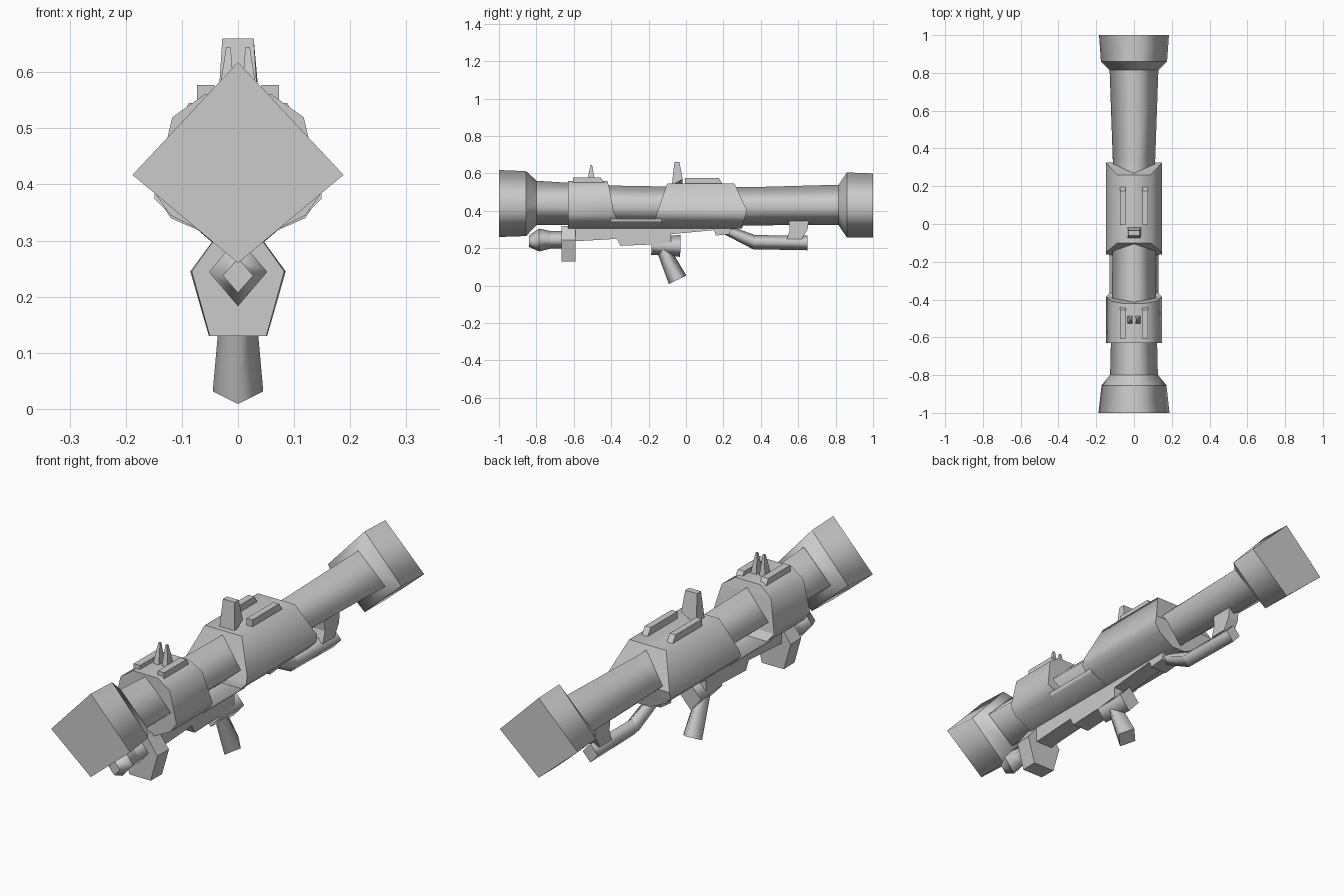
import bpy, bmesh
from mathutils import Vector

if "Cube" in bpy.data.objects:
    bpy.data.objects.remove(bpy.data.objects["Cube"])


def loft(name, rings, strips=False, smooth=True):
    """Skin matching rings of points, cap both ends, round the lengthwise edges in shading."""
    bm = bmesh.new()
    vs = [[bm.verts.new(p) for p in r] for r in rings]
    n = len(rings[0])
    for a, b in zip(vs, vs[1:]):
        for i in range(n):
            j = (i + 1) % n
            bm.faces.new((a[i], a[j], b[j], b[i])).smooth = smooth
    for r in (vs[0], vs[-1]):
        if strips:  # caps bent across the width: quads between mirrored points
            for i in range(n // 2 - 1):
                bm.faces.new((r[i], r[i + 1], r[n - 2 - i], r[n - 1 - i]))
        else:
            bm.faces.new(r)
    for r in vs:
        for i in range(n):
            bm.edges.get((r[i], r[(i + 1) % n])).smooth = False
    bmesh.ops.recalc_face_normals(bm, faces=bm.faces)
    me = bpy.data.meshes.new(name)
    bm.to_mesh(me)
    bm.free()
    ob = bpy.data.objects.new(name, me)
    bpy.context.collection.objects.link(ob)
    return ob


def diamond(y, w, top, bottom, mid=None):
    mid = (top + bottom) / 2 if mid is None else mid
    return [(0, y, top), (w, y, mid), (0, y, bottom), (-w, y, mid)]


def pipe(name, path):
    """Four-sided tube along (y, z, half width, half height) points in the centre plane."""
    rings = []
    for i, (y, z, w, h) in enumerate(path):
        a, b = path[max(i - 1, 0)], path[min(i + 1, len(path) - 1)]
        d = Vector((0, b[0] - a[0], b[1] - a[1])).normalized()
        up = Vector((0, -d.z, d.y)) * h
        c, s = Vector((0, y, z)), Vector((w, 0, 0))
        rings.append([c + up, c + s, c - up, c - s])
    return loft(name, rings)


def prism(name, profile, x0, x1):
    """Extrude a side-view (y, z) outline from x0 to x1."""
    return loft(name, [[(x, y, z) for y, z in profile] for x in (x0, x1)], smooth=False)


def sleeve(name, half):
    """Symmetric casing from (x, z, front y, rear y) points."""
    full = half + [(-x, z, a, b) for x, z, a, b in reversed(half)]
    return loft(name, [[(x, a, z) for x, z, a, b in full],
                       [(x, b, z) for x, z, a, b in full]], strips=True)


# Main tube with flared ends
loft("main_tube", [diamond(-.82, .127, .562, .325, .43), diamond(-.4, .117, .535, .325, .425),
                   diamond(0, .112, .528, .322, .422), diamond(.33, .112, .526, .322, .42),
                   diamond(.84, .13, .54, .325, .42)])
loft("front_bell", [diamond(-1, .188, .618, .26, .417), diamond(-.855, .172, .612, .265, .42),
                    diamond(-.8, .128, .562, .323, .43)])
loft("rear_bell", [diamond(.815, .13, .538, .325, .42), diamond(.86, .175, .605, .258, .417),
                   diamond(1, .185, .6, .257, .417)])

# Casings around the tube
sleeve("front_sleeve", [(.06, .56, -.63, -.42), (.117, .52, -.63, -.41),
                        (.149, .385, -.63, -.385), (.12, .345, -.63, -.36), (.04, .305, -.63, -.35)])
sleeve("middle_sleeve", [(.088, .545, -.1, .26), (.149, .405, -.15, .325),
                         (.149, .375, -.16, .318), (.12, .345, -.165, .31), (.04, .305, -.18, .3)])
sleeve("lower_trough", [(.13, .355, -.4, -.13), (.12, .34, -.4, -.13), (.04, .305, -.4, -.13)])

# Under-body rail
prism("under_rail", [(-.63, .325), (-.63, .235), (-.37, .25), (-.35, .213), (-.18, .22),
                     (-.08, .23), (-.08, .275), (.15, .297), (.16, .268), (.23, .275),
                     (.24, .3), (.3, .31), (.3, .325)], -.04, .04)

# Hand block and small lower barrel
block = [(.03, .32), (.085, .245), (.052, .13)]
block += [(-x, z) for x, z in reversed(block)]
loft("hand_block", [[(x * .97, -.665, z) for x, z in block],
                    [(x, -.59, z) for x, z in block]], smooth=False)
loft("lower_barrel", [diamond(-.84, .027, .268, .207), diamond(-.785, .052, .305, .183),
                      diamond(-.725, .04, .292, .198), diamond(-.65, .04, .292, .198)])

# Rear grip
pipe("grip_mount", [(-.185, .215, .045, .05), (-.03, .212, .05, .058)])
pipe("grip_handle", [(-.125, .2, .03, .035), (-.045, .031, .045, .052)])

# Bent shoulder brace and its strut
pipe("shoulder_brace", [(.2, .305, .032, .025), (.365, .232, .036, .038), (.65, .229, .036, .04)])
prism("brace_strut", [(.54, .25), (.555, .3), (.55, .345), (.655, .345), (.65, .3), (.62, .25)],
      -.025, .025)

# Paired rails on top of both sleeves
for side, s in (("right", 1), ("left", -1)):
    prism("front_top_rail_" + side,
          [(-.605, .53), (-.605, .577), (-.455, .577), (-.425, .53)], s * .042, s * .073)
    prism("middle_top_rail_" + side,
          [(-.005, .53), (-.005, .575), (.175, .575), (.205, .53)], s * .045, s * .073)
    # Front sight prong
    loft("front_sight_prong_" + side,
         [[(s * .006, -.53, .55), (s * .036, -.53, .55), (s * .036, -.485, .55), (s * .006, -.485, .55)],
          [(s * .013, -.511, .645), (s * .021, -.511, .645), (s * .021, -.502, .645),
           (s * .013, -.502, .645)]], smooth=False)

# Rear sight post
loft("rear_sight", [[(-.036, -.076, .535), (.036, -.076, .535), (.036, -.018, .57), (-.036, -.018, .535)],
                    [(-.028, -.062, .66), (.028, -.062, .66), (.028, -.035, .66),
                     (-.028, -.035, .66)]], smooth=False)
